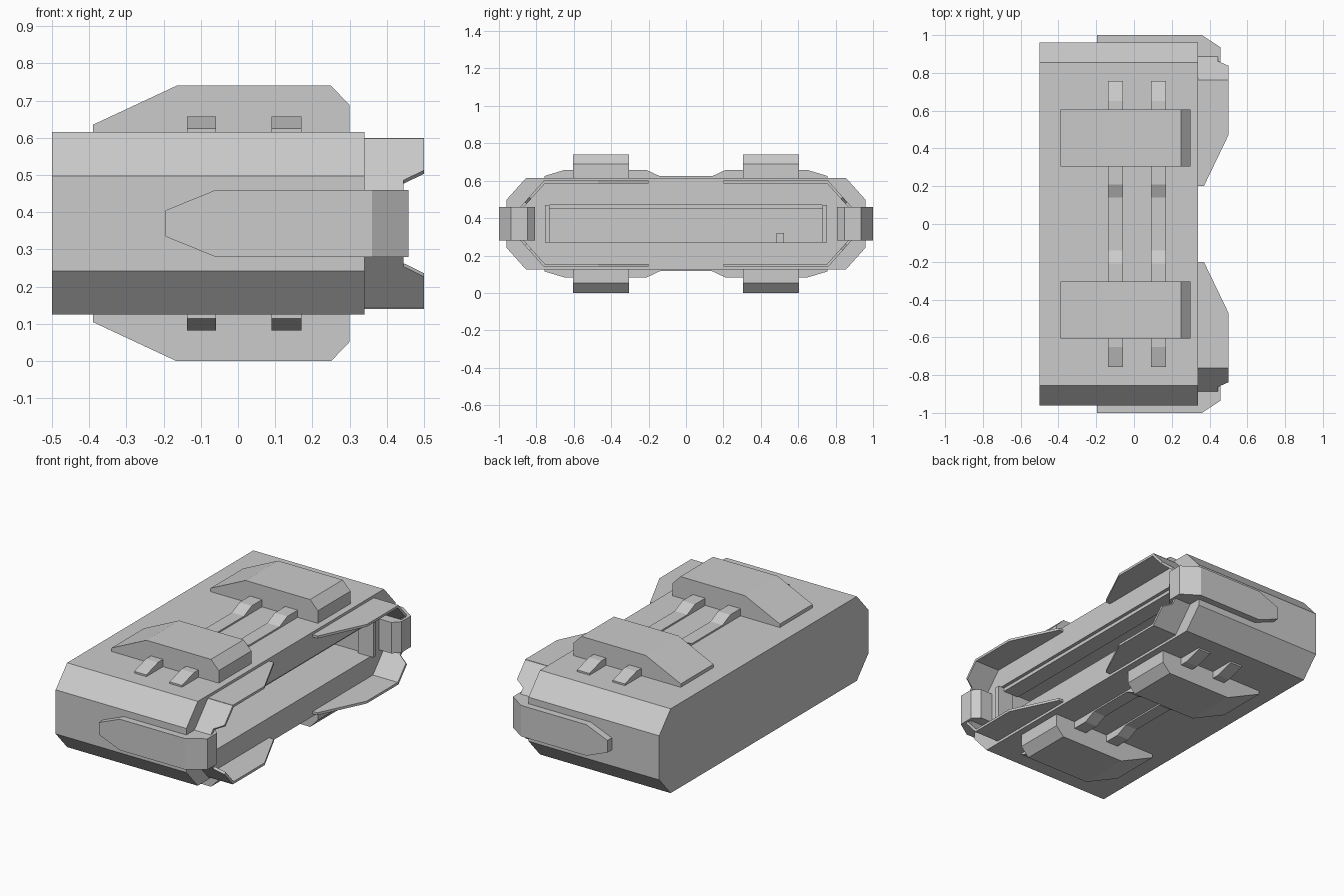
import bpy, bmesh
from mathutils import Vector

if "Cube" in bpy.data.objects:
    bpy.data.objects.remove(bpy.data.objects["Cube"])

MID = 0.37  # symmetry plane height; all part heights are relative to it


def prism(name, pts, vec, mirror=(False, False, False)):
    """Extrude a planar 3D polygon along vec, mirrored about the model centre."""
    bm = bmesh.new()
    vec = Vector(vec)
    a = [bm.verts.new(p) for p in pts]
    b = [bm.verts.new(Vector(p) + vec) for p in pts]
    n = len(pts)
    bm.faces.new(a)
    bm.faces.new(b[::-1])
    for i in range(n):
        bm.faces.new((a[i], b[i], b[(i + 1) % n], a[(i + 1) % n]))
    bmesh.ops.recalc_face_normals(bm, faces=bm.faces)
    me = bpy.data.meshes.new(name)
    bm.to_mesh(me)
    bm.free()
    ob = bpy.data.objects.new(name, me)
    ob.location.z = MID
    bpy.context.collection.objects.link(ob)
    if any(mirror):
        m = ob.modifiers.new("mirror", 'MIRROR')
        m.use_axis = mirror
        m.use_mirror_merge = False
    return ob


def box(name, x, y, z, mirror=(False, False, False)):
    pts = [(x[0], y[0], z[0]), (x[0], y[1], z[0]), (x[0], y[1], z[1]), (x[0], y[0], z[1])]
    return prism(name, pts, (x[1] - x[0], 0, 0), mirror)


YZ = (False, True, True)
Y = (False, True, False)
Z = (False, False, True)

# Main chamfered casing
half = [(0.855, 0.245), (0.96, 0.128), (0.96, -0.128), (0.855, -0.245)]
outline = half + [(-y, z) for y, z in reversed(half)]
casing = prism("casing", [(-0.5, y, z) for y, z in outline], (0.84, 0, 0))

# Long slot in the open side
cutter = box("slot_cutter", (0.0, 0.5), (-0.75, 0.75), (-0.1, 0.1))
cutter.hide_render = True
cutter.hide_set(True)
cut = casing.modifiers.new("slot", 'BOOLEAN')
cut.object = cutter
cut.operation = 'DIFFERENCE'
cut.solver = 'EXACT'

# Details inside the slot
box("slot_post", (0.26, 0.36), (0.73, 0.755), (-0.1, 0.1), Y)
box("slot_rail", (0.22, 0.32), (-0.73, 0.73), (0.08, 0.102))
box("slot_tab", (0.0, 0.08), (0.485, 0.525), (-0.101, -0.05))

# Raised pads, top and bottom
pad = [(-0.39, 0.23), (-0.39, 0.265), (-0.165, 0.37), (0.25, 0.37), (0.3, 0.318), (0.3, 0.23)]
prism("grip_pad", [(x, 0.305, z) for x, z in pad], (0, 0.3, 0), YZ)

# Straps running under the pads, with humps beside each pad
half = [(0.0, 0.254), (0.14, 0.254), (0.21, 0.287), (0.65, 0.287), (0.757, 0.255), (0.757, 0.235)]
strap = half + [(-y, z) for y, z in reversed(half[1:])]
for i, (x0, w) in enumerate([(-0.137, 0.078), (0.09, 0.08)]):
    prism(f"strap_{i + 1}", [(x0, y, z) for y, z in strap], (w, 0, 0), Z)

# Flared lips around the opening: flat plate and folded corner plate
lip = [(0.33, 0.2), (0.37, 0.2), (0.5, 0.47), (0.5, 0.762), (0.33, 0.762)]
prism("lip_plate", [(x, y, 0.23) for x, y in lip], (0, 0, -0.014), YZ)
corner = [(0.33, 0.76), (0.5, 0.76), (0.5, 0.838), (0.445, 0.862), (0.445, 0.89), (0.33, 0.89)]
prism("lip_corner", [(x, y, 0.23 - (y - 0.76) * 1.115) for x, y in corner],
      (0, -0.0105, -0.0094), YZ)

# End clasps: pointed side plate and faceted hook wrapping the corner
plate = [(-0.195, -0.035), (-0.195, 0.035), (-0.06, 0.09), (0.34, 0.09), (0.34, -0.09), (-0.06, -0.09)]
prism("clasp_plate", [(x, 0.95, z) for x, z in plate], (0, 0.05, 0), Y)
hook = [(0.34, 1.0), (0.36, 1.0), (0.458, 0.935), (0.458, 0.848), (0.42, 0.808), (0.34, 0.808)]
prism("clasp_hook", [(x, y, -0.09) for x, y in hook], (0, 0, 0.18), Y)
